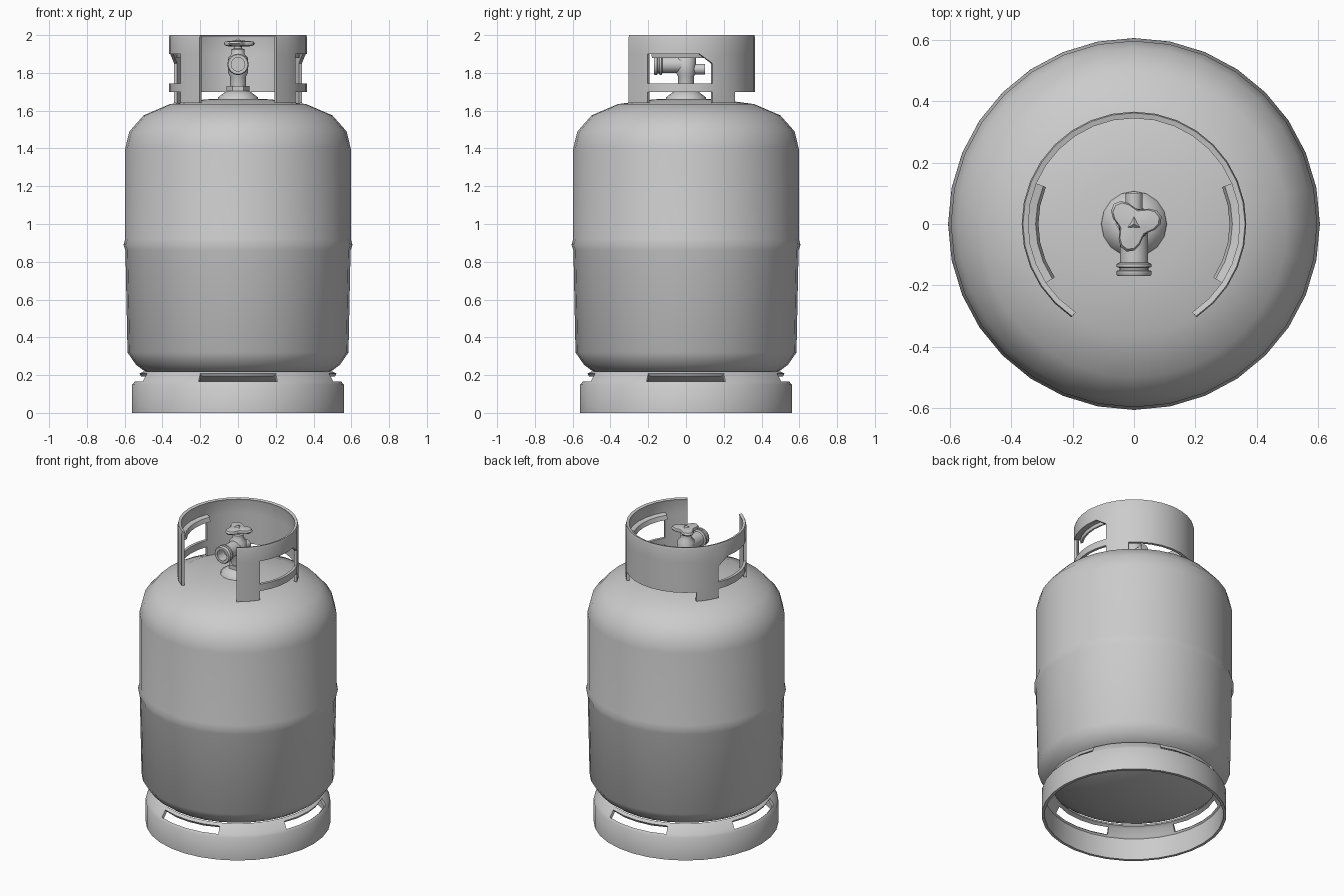
import bpy, bmesh, math

cube = bpy.data.objects.get("Cube")
if cube:
    bpy.data.objects.remove(cube, do_unlink=True)

grey = bpy.data.materials.new("grey_metal")
grey.use_nodes = True
colour = (0.6, 0.6, 0.6, 1)
grey.diffuse_color = colour
grey.node_tree.nodes["Principled BSDF"].inputs["Base Color"].default_value = colour

STEP = 11.25  # angle of one side of the main shells


def sweep(name, profile, step=STEP, start=0, count=None, keep=None,
          tweak=None, thickness=0, turn=0, height=0, smooth=45):
    """Turn a (radius, z) profile around z, over a full circle or an arc."""
    full = count is None
    count = round(360 / step) if full else count
    bm = bmesh.new()
    columns = []
    for i in range(count if full else count + 1):
        a = math.radians(start + i * step)
        column = []
        for r, z in profile:
            v = bm.verts.new((r * math.cos(a), r * math.sin(a), z))
            if tweak:
                tweak(v, start + i * step)
            column.append(v)
        columns.append(column)
    for i in range(count):
        here, after = columns[i], columns[(i + 1) % len(columns)]
        middle = start + (i + 0.5) * step
        for j in range(len(profile) - 1):
            if keep is None or keep(middle, j):
                bm.faces.new((here[j], after[j], after[j + 1], here[j + 1]))
    bmesh.ops.remove_doubles(bm, verts=bm.verts, dist=0.0001)
    bmesh.ops.delete(bm, geom=[v for v in bm.verts if not v.link_faces], context="VERTS")
    mesh = bpy.data.meshes.new(name)
    bm.to_mesh(mesh)
    bm.free()
    mesh.materials.append(grey)
    obj = bpy.data.objects.new(name, mesh)
    bpy.context.collection.objects.link(obj)
    obj.rotation_euler.x = math.radians(turn)
    obj.location.z = height
    bpy.ops.object.select_all(action="DESELECT")
    obj.select_set(True)
    bpy.context.view_layer.objects.active = obj
    if thickness:
        mod = obj.modifiers.new("wall", "SOLIDIFY")
        mod.thickness = thickness
        mod.offset = -1
        bpy.ops.object.modifier_apply(modifier=mod.name)
    bpy.ops.object.shade_smooth_by_angle(angle=math.radians(smooth))
    return obj


# Tank with domed ends and a weld band
sweep("tank", [(0, 0.12), (0.25, 0.14), (0.42, 0.19), (0.5, 0.225), (0.54, 0.255),
               (0.585, 0.32), (0.596, 0.86), (0.606, 0.89), (0.597, 0.92),
               (0.597, 1.4), (0.575, 1.49), (0.5, 1.575), (0.36, 1.635),
               (0.17, 1.66), (0, 1.665)])


# Foot ring with four slots
def foot_wall(angle, row):
    from_axis = (angle + 45) % 90 - 45
    return row != 2 or abs(from_axis) > 22.5


sweep("foot_ring", [(0.56, 0), (0.56, 0.15), (0.547, 0.165), (0.522, 0.208), (0.5, 0.22)],
      keep=foot_wall, thickness=0.018)


# Collar: open at the front, a handle window and a rail on each side
def from_side(angle):
    return angle if angle < 90 else 180 - angle


def collar_wall(angle, row):
    side = from_side(angle)
    in_window = -33.75 < side < 22.5
    if row == 0:
        return not in_window and side < 45
    return row != 2 or not in_window


def window_corner(v, angle):
    if abs(from_side(angle) - 22.5) < 0.1 and 1.85 < v.co.z < 1.95:
        v.co.z -= 0.05


sweep("collar", [(0.366, z) for z in (1.64, 1.7, 1.745, 1.9, 1.985)] + [(0.362, 2.0)],
      start=-56.25, count=26, keep=collar_wall, tweak=window_corner, thickness=0.018)

# Folded grip lips above the windows
for side_name, start in (("right", -33.75), ("left", 157.5)):
    sweep("grip_lip_" + ("left" if side_name == "right" else "right"),
          [(0.325, 1.88), (0.33, 1.9), (0.355, 1.905)],
          start=start, count=5, thickness=0.014)

# Valve: boss, hex nut, body and stem
sweep("valve_boss", [(0.108, 1.655), (0.106, 1.67), (0.06, 1.705), (0, 1.706)], step=22.5)
sweep("valve_nut", [(0, 1.7), (0.06, 1.7), (0.06, 1.73), (0, 1.73)], step=60, smooth=25)
sweep("valve_body", [(0.042, 1.72), (0.042, 1.78), (0.052, 1.8), (0.052, 1.88),
                     (0.034, 1.9), (0.034, 1.925), (0.022, 1.93), (0.022, 1.955)], step=22.5)

# Outlet to the front with threaded flanges and a hollow mouth
sweep("valve_outlet", [(0, -0.02), (0.046, -0.02), (0.046, 0.125), (0.057, 0.13),
                       (0.057, 0.14), (0.047, 0.143), (0.047, 0.15), (0.057, 0.153),
                       (0.057, 0.165), (0.052, 0.17), (0.036, 0.17), (0.036, 0.1),
                       (0, 0.1)], step=22.5, turn=90, height=1.845)

# Relief stub to the back
sweep("relief_stub", [(0, 0), (0.028, 0), (0.028, 0.1), (0, 0.1)],
      step=30, turn=-90, height=1.82)


# Three-lobed hand wheel
def lobes(v, angle):
    size = 0.76 + 0.24 * math.cos(math.radians(3 * (angle - 15)))
    v.co.x *= size
    v.co.y *= size


sweep("hand_wheel", [(0, 1.94), (0.06, 1.94), (0.085, 1.945), (0.093, 1.955),
                     (0.085, 1.966), (0.04, 1.97), (0, 1.972)], step=15, tweak=lobes)
sweep("wheel_cap", [(0.028, 1.968), (0, 1.982)], step=120, start=90, smooth=20)
